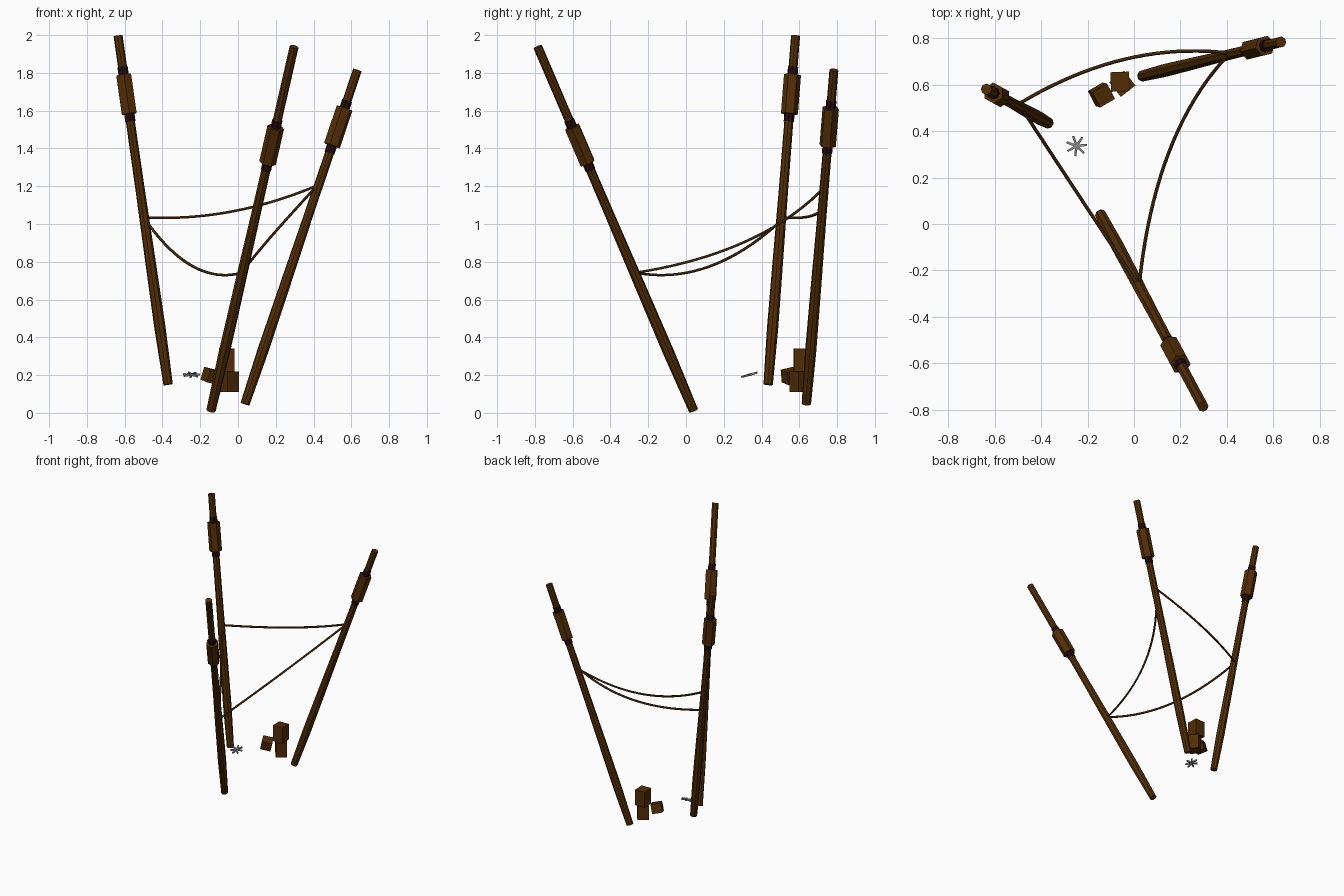
import bpy, bmesh, math
from mathutils import Vector, Matrix, Euler

if "Cube" in bpy.data.objects:
    bpy.data.objects.remove(bpy.data.objects["Cube"])


def mat(name, rgb):
    m = bpy.data.materials.new(name)
    m.diffuse_color = (*rgb, 1)
    m.use_nodes = True
    m.node_tree.nodes["Principled BSDF"].inputs["Base Color"].default_value = m.diffuse_color
    return m


WOOD = mat("dark wood", (0.085, 0.026, 0.002))
BAND = mat("dark binding", (0.017, 0.003, 0.005))
ROPE = mat("rope brown", (0.046, 0.018, 0.003))
METAL = mat("grey metal", (0.28, 0.28, 0.28))


def finish(bm, name, material):
    bmesh.ops.recalc_face_normals(bm, faces=bm.faces)
    me = bpy.data.meshes.new(name)
    bm.to_mesh(me)
    bm.free()
    me.materials.append(material)
    ob = bpy.data.objects.new(name, me)
    bpy.context.collection.objects.link(ob)
    return ob


def shaft(name, a, b, stations, sides, material):
    """Flat-sided rod along a-b; stations are (distance from a, radius)."""
    axis = (b - a).normalized()
    rot = axis.to_track_quat('Z', 'Y')
    bm = bmesh.new()
    rings = []
    for d, r in stations:
        rings.append([bm.verts.new(a + axis * d + rot @ Vector(
            (r * math.cos(math.tau * (i + .5) / sides),
             r * math.sin(math.tau * (i + .5) / sides), 0))) for i in range(sides)])
    for lo, hi in zip(rings, rings[1:]):
        for i in range(sides):
            j = (i + 1) % sides
            bm.faces.new((lo[i], lo[j], hi[j], hi[i]))
    bm.faces.new(rings[0][::-1])
    bm.faces.new(rings[-1])
    return finish(bm, name, material)


# leaning poles: bottom, top, collar position along the pole
poles = {
    "left": ((-.37, .435, .150), (-.635, .58, 1.997), .832),
    "front": ((-.143, .04, .012), (.297, -.785, 1.938), .73),
    "right": ((.037, .637, .047), (.632, .783, 1.815), .83),
}
for side, (a, b, t) in poles.items():
    a, b = Vector(a), Vector(b)
    n = (b - a).length
    shaft(side + "_pole", a, b,
          [(0, .025), (.16 * n, .030), (.35 * n, .028), (.55 * n, .025),
           (.75 * n, .024), (n, .024)], 8, WOOD)
    c = t * n
    # wooden collar between two bindings
    shaft(side + "_collar", a, b, [(c - .105, .045), (c + .105, .045)], 6, WOOD)
    for tag, d in (("lower", -.125), ("upper", .125)):
        shaft(f"{side}_{tag}_binding", a, b,
              [(c + d - .022, .0275), (c + d + .022, .0275)], 8, BAND)


# sagging ropes between the poles: start, pull point, end
def rope(name, p0, p1, p2):
    p0, p1, p2 = Vector(p0), Vector(p1), Vector(p2)
    cu = bpy.data.curves.new(name, 'CURVE')
    cu.dimensions = '3D'
    cu.bevel_depth = .0075
    cu.bevel_resolution = 1
    cu.use_fill_caps = True
    sp = cu.splines.new('POLY')
    sp.points.add(20)
    for i, p in enumerate(sp.points):
        t = i / 20
        p.co = (*(p0 * (1 - t) ** 2 + p1 * 2 * t * (1 - t) + p2 * t * t), 1)
    cu.materials.append(ROPE)
    bpy.context.collection.objects.link(bpy.data.objects.new(name, cu))


rope("back_rope", (-.49, .52, 1.035), (-.04, .79, 1.012), (.41, .735, 1.2))
rope("left_rope", (-.485, .5, 1.015), (-.24, .125, .67), (.02, -.265, .742))
rope("right_rope", (.022, -.265, .742), (.089, .39, .846), (.402, .724, 1.185))


# small wooden blocks near the base
def block(name, loc, size, rot):
    bm = bmesh.new()
    m = (Matrix.Translation(loc) @ Euler([math.radians(v) for v in rot]).to_matrix().to_4x4()
         @ Matrix.Diagonal((*size, 1)))
    bmesh.ops.create_cube(bm, size=1, matrix=m)
    finish(bm, name, WOOD)


block("upper_block", (-.06, .612, .28), (.08, .084, .12), (0, 0, 2))
block("lower_block", (-.05, .603, .165), (.08, .08, .11), (0, 0, 38))
block("loose_block", (-.14, .555, .195), (.075, .075, .07), (12, 12, 30))

# spiked metal star, tilted up toward the back
tilt = Matrix.Rotation(math.radians(16), 3, 'X')
hub = Vector((-.247, .336, .202))
for i in range(7):
    ang = math.tau * i / 7 + .1
    tip = hub + tilt @ Vector((math.cos(ang), math.sin(ang), 0)) * .045
    shaft(f"star_spike_{i + 1}", hub, tip, [(0, .008), (.045, .0065)], 4, METAL)
